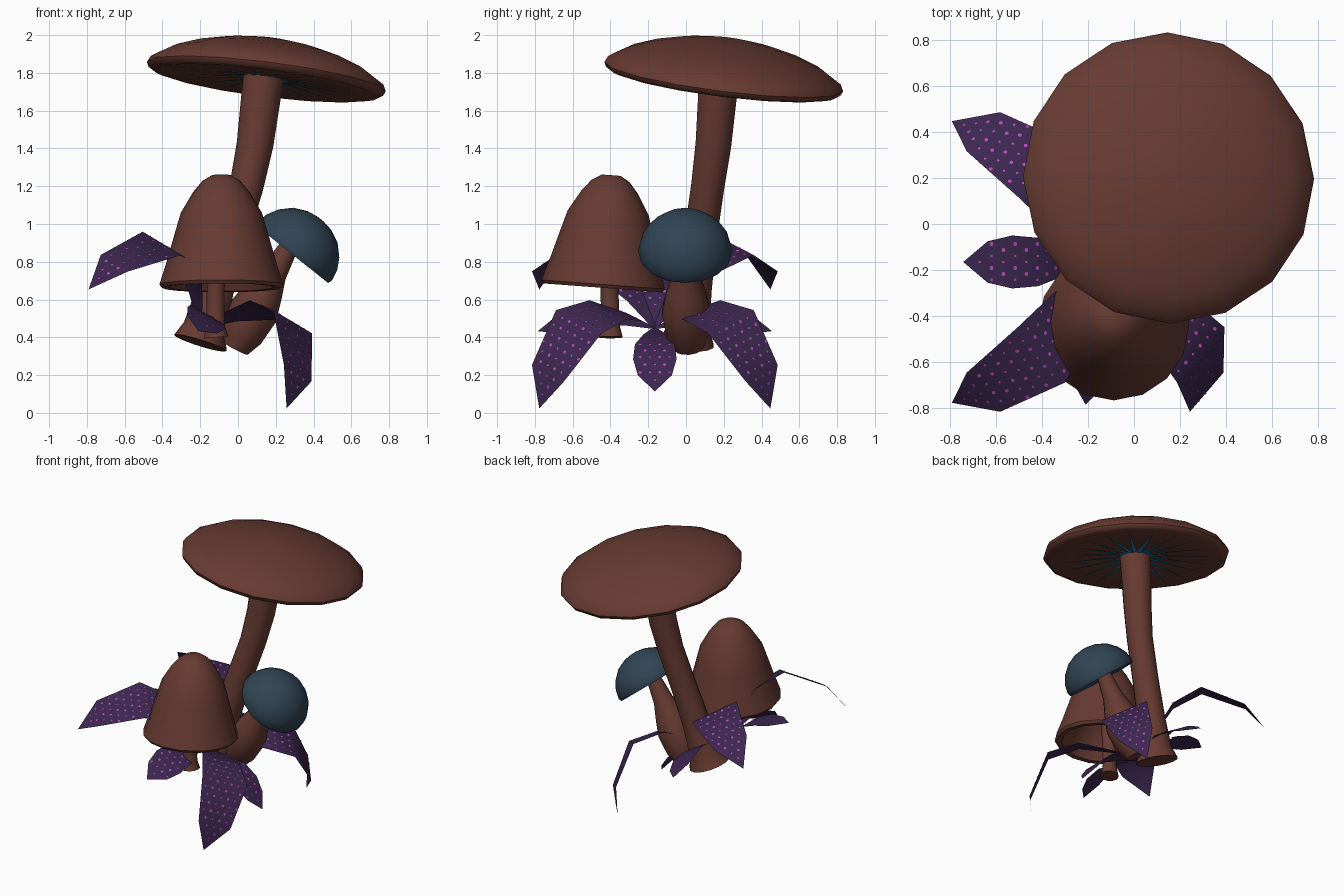
import bpy, bmesh, math
from mathutils import Vector, Matrix

if "Cube" in bpy.data.objects:
    bpy.data.objects.remove(bpy.data.objects["Cube"])


def material(name, rgb):
    m = bpy.data.materials.new(name)
    m.diffuse_color = (*rgb, 1)
    m.use_nodes = True
    m.node_tree.nodes["Principled BSDF"].inputs["Base Color"].default_value = m.diffuse_color
    return m


BROWN = material("brown flesh", (0.135, 0.043, 0.032))
BLUE = material("slate blue", (0.030, 0.058, 0.090))
PURPLE = material("dark purple", (0.046, 0.020, 0.080))
MAGENTA = material("magenta spots", (0.50, 0.07, 0.52))
CYAN = material("cyan gills", (0.005, 0.32, 0.62))


def finish(name, bm, mats, smooth=50, normals=True):
    if normals:
        bmesh.ops.recalc_face_normals(bm, faces=bm.faces)
    me = bpy.data.meshes.new(name)
    bm.to_mesh(me)
    bm.free()
    ob = bpy.data.objects.new(name, me)
    bpy.context.collection.objects.link(ob)
    for m in mats:
        me.materials.append(m)
    if smooth:
        bpy.ops.object.select_all(action='DESELECT')
        ob.select_set(True)
        bpy.context.view_layer.objects.active = ob
        bpy.ops.object.shade_smooth_by_angle(angle=math.radians(smooth))
    return ob


def skin(bm, rings):
    """Bridge successive vertex rings and close both ends."""
    for a, b in zip(rings, rings[1:]):
        n = len(a)
        for i in range(n):
            bm.faces.new((a[i], a[(i + 1) % n], b[(i + 1) % n], b[i]))
    bm.faces.new(rings[0])
    bm.faces.new(rings[-1])


def frame(origin, normal):
    q = Vector((0, 0, 1)).rotation_difference(Vector(normal).normalized())
    return Matrix.Translation(origin) @ q.to_matrix().to_4x4()


def cap(name, origin, normal, profile, mat, sides=16):
    """Revolve a closed (radius, height) profile about a tilted axis."""
    bm = bmesh.new()
    M = frame(origin, normal)
    rings = [[bm.verts.new(M @ Vector((r * math.cos(a), r * math.sin(a), z)))
              for a in (math.tau * i / sides for i in range(sides))]
             for r, z in profile]
    skin(bm, rings)
    return finish(name, bm, [mat])


def stem(name, path, sides=14):
    """Sweep a circle of varying radius along (x, y, z, radius) points."""
    bm = bmesh.new()
    pts = [Vector(p[:3]) for p in path]
    rings = []
    for i, p in enumerate(path):
        d = pts[min(i + 1, len(pts) - 1)] - pts[max(i - 1, 0)]
        M = frame(pts[i], d)
        rings.append([bm.verts.new(M @ Vector((p[3] * math.cos(a), p[3] * math.sin(a), 0)))
                      for a in (math.tau * k / sides for k in range(sides))])
    skin(bm, rings)
    return finish(name, bm, [BROWN])


# Tall mushroom: broad tilted cap, curved stem
BIG_O, BIG_N = (0.15, 0.2, 1.78), (0.125, 0.125, 1)
cap("tall_cap", BIG_O, BIG_N,
    [(0.02, 0.0), (0.3, -0.012), (0.59, -0.035), (0.625, -0.025), (0.637, 0.0), (0.62, 0.035),
     (0.53, 0.09), (0.40, 0.14), (0.26, 0.175), (0.13, 0.195), (0.02, 0.2)], BROWN)
stem("tall_stem",
     [(-0.2, 0.005, 0.37, 0.145), (-0.175, 0.015, 0.45, 0.115), (-0.12, 0.04, 0.65, 0.098),
      (-0.04, 0.075, 0.92, 0.09), (0.045, 0.115, 1.2, 0.09), (0.09, 0.145, 1.42, 0.097),
      (0.135, 0.175, 1.78, 0.108)])

# Glowing gills under the tall cap: thin tapering rays
bm = bmesh.new()
M = frame(BIG_O, BIG_N)
for i in range(20):
    R = M @ Matrix.Rotation(math.tau * (i + 0.5) / 20, 4, 'Z')
    bm.faces.new([bm.verts.new(R @ Vector(p)) for p in
                  ((0.05, -0.017, -0.008), (0.56, 0, -0.038), (0.05, 0.017, -0.008))])
finish("gills", bm, [CYAN], 0)

# Bell mushroom: hollow conical cap, slim stem
cap("bell_cap", (-0.088, -0.44, 0.67), (0, 0.075, 1),
    [(0.03, 0.28), (0.15, 0.22), (0.24, 0.08), (0.28, -0.005), (0.315, -0.008), (0.328, 0.01),
     (0.29, 0.13), (0.25, 0.27), (0.215, 0.39), (0.15, 0.5), (0.10, 0.56), (0.05, 0.59)], BROWN)
stem("bell_stem",
     [(-0.115, -0.4, 0.40, 0.065), (-0.12, -0.4, 0.46, 0.05), (-0.118, -0.405, 0.65, 0.047),
      (-0.1, -0.42, 0.97, 0.045)], 12)

# Small mushroom: round blue cap on a bulbous leaning stem
cap("small_cap", (0.295, -0.004, 0.848), (0.62, 0, 0.78),
    [(0.02, 0.06), (0.12, 0.045), (0.21, 0.0), (0.242, -0.012), (0.25, 0.01), (0.238, 0.07),
     (0.205, 0.13), (0.15, 0.185), (0.08, 0.218), (0.02, 0.228)], BLUE)
stem("small_stem",
     [(-0.02, 0.015, 0.345, 0.08), (0.02, 0.008, 0.42, 0.115), (0.085, 0, 0.54, 0.13),
      (0.135, 0, 0.64, 0.105), (0.19, 0, 0.74, 0.07), (0.27, 0, 0.88, 0.05)])

# Leaf rosette on a tilted plane; rings are (distance, height, half width)
LARGE = [(0, 0, 0.012), (0.15, 0.13, 0.06), (0.35, 0.26, 0.14), (0.57, 0.28, 0.17),
         (0.80, 0.06, 0.12), (0.865, -0.13, 0)]
SMALL = [(0, 0, 0.012), (0.15, 0.05, 0.06), (0.3, 0.08, 0.105), (0.42, 0.06, 0.115),
         (0.52, 0.02, 0.09), (0.62, -0.02, 0)]
ROSETTE = Matrix.Translation((-0.2, -0.165, 0.45)) @ Matrix.Rotation(math.radians(31), 4, 'Y')


def leaf(name, angle, rings):
    M = ROSETTE @ Matrix.Rotation(math.radians(angle), 4, 'Z')
    bm = bmesh.new()
    # blade
    rows = []
    for r, h, w in rings:
        side = (-w, 0, w) if w else (0,)
        rows.append([bm.verts.new(M @ Vector((r, s, h))) for s in side])
    for a, b in zip(rows, rows[1:]):
        for i in range(2):
            if len(b) == 1:
                bm.faces.new((a[i], b[0], a[i + 1]))
            else:
                bm.faces.new((a[i], b[i], b[i + 1], a[i + 1]))
    # rows of small spot plates just above the blade
    step, travelled, nxt, row = 0.052, 0.0, 0.16, 0
    for (r0, h0, w0), (r1, h1, w1) in zip(rings, rings[1:]):
        seg = math.hypot(r1 - r0, h1 - h0)
        tx, tz = (r1 - r0) / seg, (h1 - h0) / seg
        while nxt < travelled + seg:
            f = (nxt - travelled) / seg
            w = w0 + (w1 - w0) * f - 0.012
            c = Vector((r0 + (r1 - r0) * f - tz * 0.004, 0, h0 + (h1 - h0) * f + tx * 0.004))
            for k in range(-4, 5):
                s = (k + 0.5 * (row % 2)) * step
                if abs(s) > w:
                    continue
                rad = 0.009 if (k + row) % 2 else 0.006
                vs = []
                for j in range(6):
                    a = math.tau * j / 6
                    vs.append(bm.verts.new(M @ (c + Vector(
                        (tx * rad * math.cos(a), s + rad * math.sin(a), tz * rad * math.cos(a))))))
                bm.faces.new(vs).material_index = 1
            nxt += step
            row += 1
        travelled += seg
    finish(name, bm, [PURPLE, MAGENTA], 60, normals=False)


for i in range(4):
    leaf(f"large_leaf_{i + 1}", 45 + 90 * i, LARGE)
    leaf(f"small_leaf_{i + 1}", 90 * i, SMALL)
